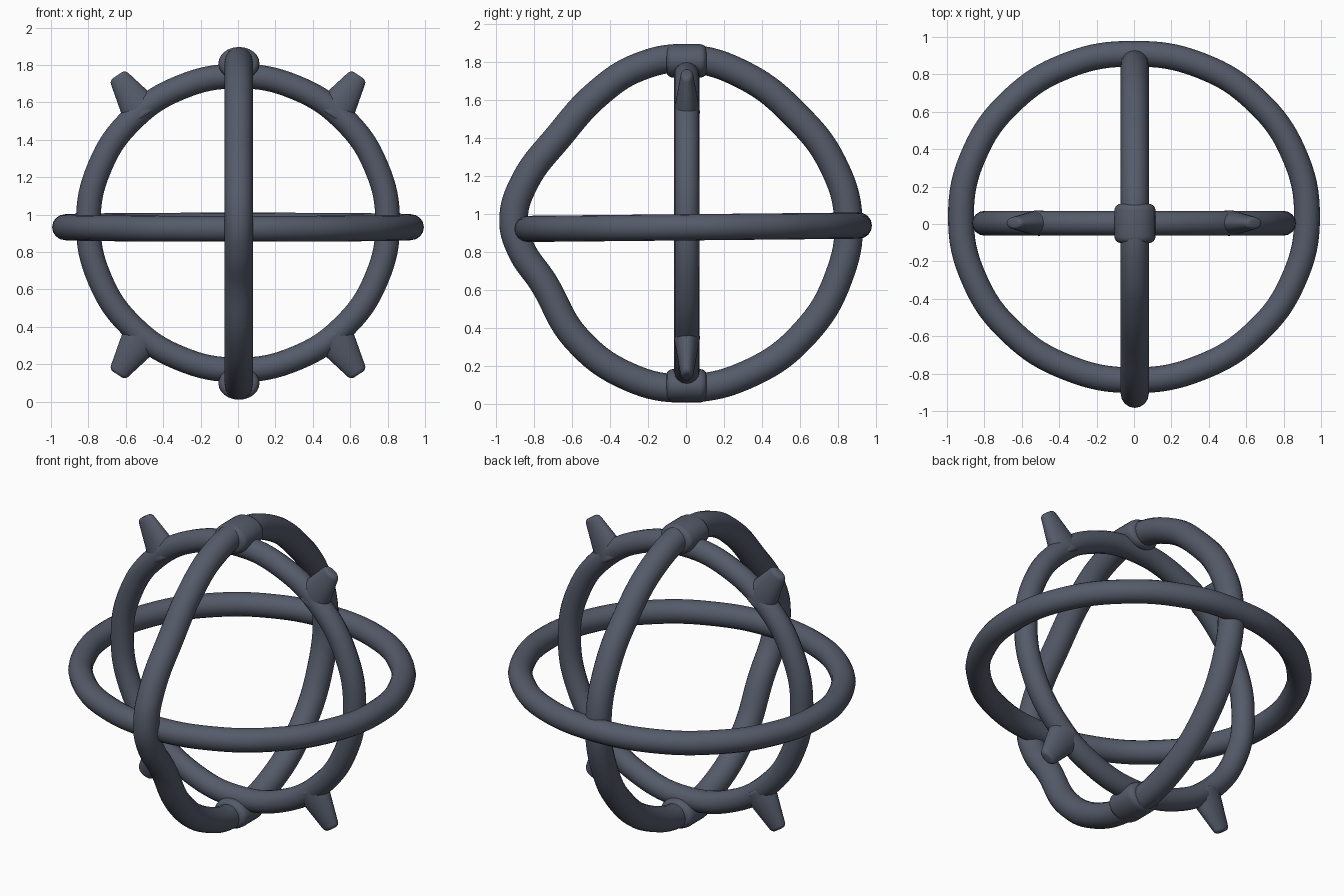
import bpy, bmesh, math
from mathutils import Matrix, Vector

cube = bpy.data.objects.get("Cube")
if cube:
    bpy.data.objects.remove(cube, do_unlink=True)

# One slate grey material
slate = bpy.data.materials.new("slate_grey")
slate.use_nodes = True
colour = (0.09, 0.104, 0.142, 1)
slate.diffuse_color = colour
slate.node_tree.nodes["Principled BSDF"].inputs["Base Color"].default_value = colour


def finish(ob):
    bpy.ops.object.select_all(action='DESELECT')
    ob.select_set(True)
    bpy.context.view_layer.objects.active = ob
    if ob.type == 'CURVE':
        bpy.ops.object.convert(target='MESH')
        ob = bpy.context.object
    ob.data.materials.clear()
    ob.data.materials.append(slate)
    bpy.ops.object.shade_smooth_by_angle(angle=math.radians(50))


def ring(name, points, radius):
    """Closed round tube through the points."""
    cu = bpy.data.curves.new(name, 'CURVE')
    cu.dimensions = '3D'
    cu.twist_mode = 'MINIMUM'
    cu.bevel_depth = radius
    cu.bevel_resolution = 6
    cu.resolution_u = 8
    sp = cu.splines.new('BEZIER')
    sp.bezier_points.add(len(points) - 1)
    for bp, p in zip(sp.bezier_points, points):
        bp.co = p
        bp.handle_left_type = bp.handle_right_type = 'AUTO'
    sp.use_cyclic_u = True
    ob = bpy.data.objects.new(name, cu)
    bpy.context.collection.objects.link(ob)
    finish(ob)


def tapered(name, r1, r2, depth, bevel, matrix):
    """Cone or cylinder with rounded rims, placed by a matrix."""
    bm = bmesh.new()
    bmesh.ops.create_cone(bm, cap_ends=True, segments=24, radius1=r1, radius2=r2, depth=depth)
    rims = [e for e in bm.edges if abs(e.verts[0].co.z - e.verts[1].co.z) < 1e-5]
    bmesh.ops.bevel(bm, geom=rims, offset=bevel, segments=4, profile=0.5, affect='EDGES')
    bm.transform(matrix)
    bmesh.ops.recalc_face_normals(bm, faces=bm.faces)
    me = bpy.data.meshes.new(name)
    bm.to_mesh(me)
    bm.free()
    ob = bpy.data.objects.new(name, me)
    bpy.context.collection.objects.link(ob)
    finish(ob)


angles = [math.tau * i / 16 for i in range(16)]

# Cross ring facing the front
ring("cross_ring", [(0.8 * math.cos(a), 0.004, 0.955 + 0.785 * math.sin(a)) for a in angles], 0.066)

# Level ring, a little lower at the front and flattened at the back
level = []
for a in angles:
    y = min(0.04 + 0.875 * math.sin(a), 0.91)
    level.append((0.925 * math.cos(a), y, 0.932 + 0.01 * y))
ring("level_ring", level, 0.069)

# Fore-and-aft ring, drawn out to a blunt point at the front
side = [(0, 1.82), (0.31, 1.73), (0.58, 1.52), (0.77, 1.27), (0.855, 0.97), (0.8, 0.66),
        (0.63, 0.38), (0.35, 0.17), (0, 0.085), (-0.3, 0.145), (-0.58, 0.35), (-0.75, 0.64),
        (-0.87, 0.82), (-0.908, 0.97), (-0.85, 1.17), (-0.67, 1.41), (-0.46, 1.64), (-0.25, 1.775)]
ring("fore_aft_ring", [(0.004, y, z) for y, z in side], 0.075)

# Rounded joints where the upright rings cross
for name, z in (("top_joint", 1.808), ("bottom_joint", 0.098)):
    place = (Matrix.Translation((0.005, 0.003, z)) @ Matrix.Diagonal((1, 1, 0.8, 1))
             @ Matrix.Rotation(math.pi / 2, 4, 'X'))
    tapered(name, 0.11, 0.11, 0.21, 0.035, place)

# Four blunt spikes on the cross ring
for up, height in ((1, "upper"), (-1, "lower")):
    for sx, hand in ((1, "left"), (-1, "right")):
        base = Vector((sx * 0.50, 0.005, 0.945 + up * 0.58))
        tip = Vector((sx * 0.645, 0.005, 0.945 + up * 0.80))
        d = tip - base
        place = (Matrix.Translation((base + tip) / 2)
                 @ Matrix.Rotation(math.atan2(d.x, d.z), 4, 'Y')
                 @ Matrix.Diagonal((1, 0.62, 1, 1)))
        tapered(f"{height}_{hand}_spike", 0.115, 0.05, d.length, 0.022, place)
